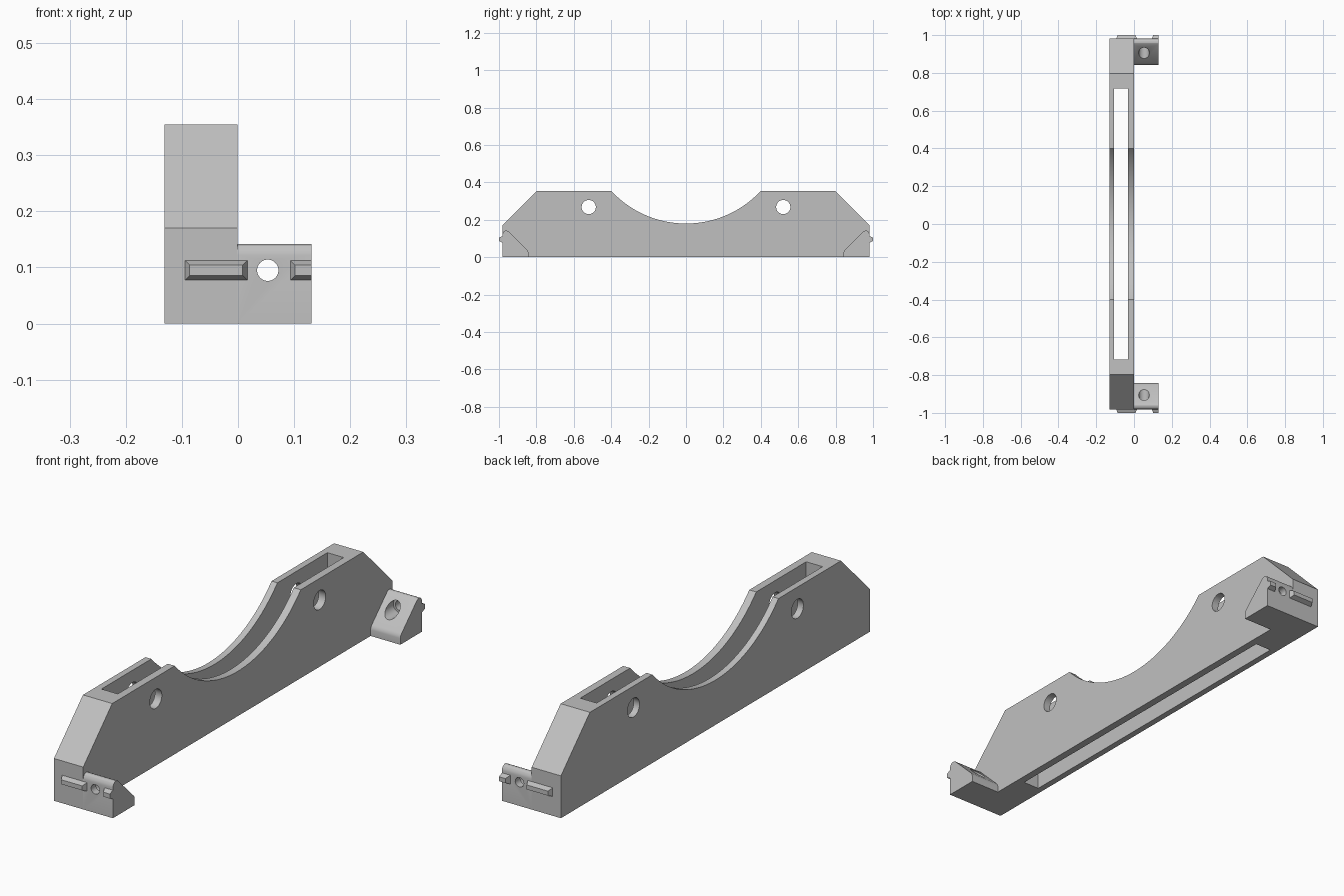
import bpy, bmesh, math
from mathutils import Matrix

if "Cube" in bpy.data.objects:
    bpy.data.objects.remove(bpy.data.objects["Cube"], do_unlink=True)

grey = bpy.data.materials.new("plain grey")
grey.use_nodes = True
grey.diffuse_color = (0.53, 0.53, 0.53, 1)
grey.node_tree.nodes["Principled BSDF"].inputs["Base Color"].default_value = grey.diffuse_color


def finish(name, bm):
    bmesh.ops.recalc_face_normals(bm, faces=bm.faces)
    mesh = bpy.data.meshes.new(name)
    bm.to_mesh(mesh)
    bm.free()
    mesh.materials.append(grey)
    obj = bpy.data.objects.new(name, mesh)
    bpy.context.collection.objects.link(obj)
    return obj


def extrude_x(name, profile, x0, x1):
    """Prism with a (y, z) outline, running from x0 to x1."""
    bm = bmesh.new()
    face = bm.faces.new([bm.verts.new((x0, y, z)) for y, z in profile])
    ring = bmesh.ops.extrude_face_region(bm, geom=[face])["geom"]
    moved = [v for v in ring if isinstance(v, bmesh.types.BMVert)]
    bmesh.ops.translate(bm, verts=moved, vec=(x1 - x0, 0, 0))
    return finish(name, bm)


def cylinder(name, axis, centre, radius, length):
    bm = bmesh.new()
    bmesh.ops.create_cone(bm, cap_ends=True, segments=40, radius1=radius,
                          radius2=radius, depth=length)
    turn = Matrix.Rotation(math.pi / 2, 4, "Y" if axis == "X" else "X")
    bmesh.ops.transform(bm, verts=bm.verts, matrix=Matrix.Translation(centre) @ turn)
    return finish(name, bm)


def cut(obj, cutter):
    cutter.hide_render = True
    mod = obj.modifiers.new("cut", "BOOLEAN")
    mod.operation = "DIFFERENCE"
    mod.solver = "EXACT"
    mod.object = cutter
    bpy.context.view_layer.objects.active = obj
    bpy.ops.object.modifier_apply(modifier=mod.name)
    bpy.data.objects.remove(cutter, do_unlink=True)


def smooth(obj):
    bpy.ops.object.select_all(action="DESELECT")
    obj.select_set(True)
    bpy.context.view_layer.objects.active = obj
    bpy.ops.object.shade_smooth_by_angle(angle=math.radians(25))


# Cradle body: chamfered ends and a round saddle in the top
END, TOP, RADIUS, LOW = 0.981, 0.355, 0.545, 0.18
half = math.asin(0.4 / RADIUS)
saddle = []
for i in range(49):
    a = half * (1 - i / 24)
    saddle.append((RADIUS * math.sin(a), LOW + RADIUS * (1 - math.cos(a))))
outline = [(-END, 0), (END, 0), (END, 0.17), (0.797, TOP)]
outline += saddle + [(-0.797, TOP), (-END, 0.17)]
body = extrude_x("cradle_body", outline, -0.131, -0.001)

# Long slot straight through from top to bottom
slot = [(-0.717, -0.1), (0.717, -0.1), (0.717, 0.5), (-0.717, 0.5)]
cut(body, extrude_x("slot_cutter", slot, -0.105, -0.032))

# Cross holes through both walls
for y in (-0.52, 0.52):
    cut(body, cylinder("cross_hole_cutter", "X", (-0.066, y, 0.268), 0.038, 0.4))
smooth(body)


def rib(name, s, x0, x1, taper_right):
    """Raised locating rib with sloping sides on an end face."""
    z0, z1, t = 0.077, 0.113, 0.009
    right = t if taper_right else 0
    base = [(x0, z0), (x1, z0), (x1, z1), (x0, z1)]
    tip = [(x0 + t, z0 + t), (x1 - right, z0 + t), (x1 - right, z1 - t), (x0 + t, z1 - t)]
    bm = bmesh.new()
    a = [bm.verts.new((x, s * (END - 0.001), z)) for x, z in base]
    b = [bm.verts.new((x, s * 1.0, z)) for x, z in tip]
    bm.faces.new(a)
    bm.faces.new(b)
    for i in range(4):
        j = (i + 1) % 4
        bm.faces.new((a[i], a[j], b[j], b[i]))
    return finish(name, bm)


# Mounting foot at each end, with a counterbored screw hole and ribs
foot_outline = [(0.981, 0), (0.981, 0.122), (0.979, 0.131), (0.974, 0.138),
                (0.966, 0.142), (0.957, 0.142), (0.949, 0.138), (0.851, 0.042),
                (0.845, 0.034), (0.843, 0.025), (0.843, 0)]
for label, s in (("front", -1), ("back", 1)):
    foot = extrude_x(label + "_foot", [(s * y, z) for y, z in foot_outline], -0.001, 0.131)
    cut(foot, cylinder("screw_cutter", "Y", (0.053, s * 0.92, 0.095), 0.019, 0.3))
    cut(foot, cylinder("counterbore_cutter", "Y", (0.053, s * 0.85, 0.095), 0.028, 0.2))
    smooth(foot)
    rib(label + "_long_rib", s, -0.095, 0.017, True)
    rib(label + "_short_rib", s, 0.093, 0.131, False)
